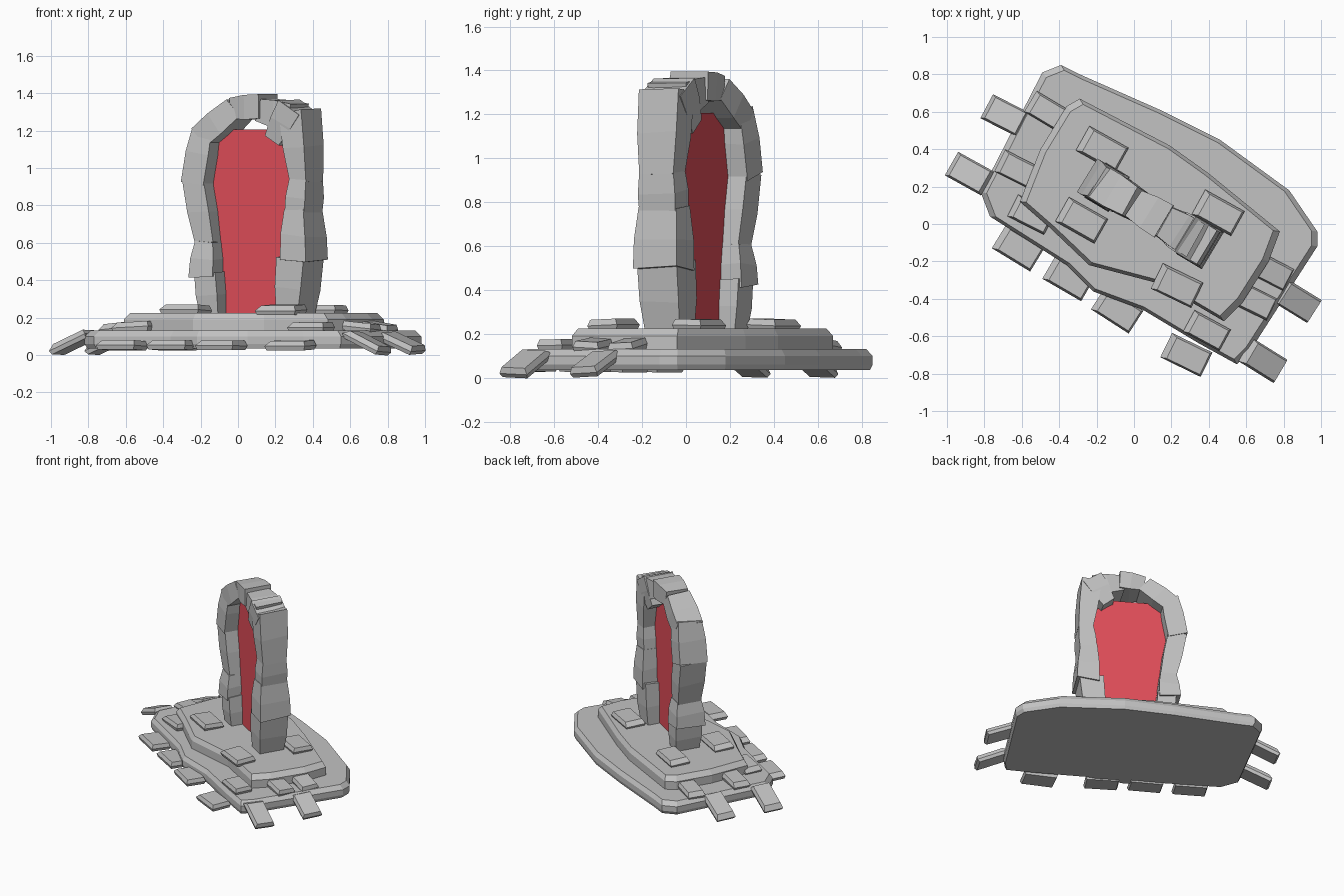
import bpy, bmesh, math, random
from mathutils import Vector, Matrix

if "Cube" in bpy.data.objects:
    bpy.data.objects.remove(bpy.data.objects["Cube"])

random.seed(4)
ANG = math.radians(-31)          # the whole shrine is turned on the ground


def material(name, rgb):
    m = bpy.data.materials.new(name)
    m.diffuse_color = (*rgb, 1)
    m.use_nodes = True
    m.node_tree.nodes["Principled BSDF"].inputs["Base Color"].default_value = m.diffuse_color
    return m


STONE = material("grey stone", (0.54, 0.54, 0.54))
RED = material("portal red", (0.75, 0.075, 0.1))


def finish(bm, name, mat, matrix=None):
    bmesh.ops.recalc_face_normals(bm, faces=bm.faces)
    me = bpy.data.meshes.new(name)
    bm.to_mesh(me)
    bm.free()
    me.materials.append(mat)
    ob = bpy.data.objects.new(name, me)
    bpy.context.collection.objects.link(ob)
    if matrix:
        ob.matrix_world = matrix
    return ob


def loft(name, rings, mat, matrix=None):
    """Closed solid through rings with equal numbers of points."""
    bm = bmesh.new()
    vs = [[bm.verts.new(p) for p in r] for r in rings]
    n = len(rings[0])
    for a, b in zip(vs, vs[1:]):
        for i in range(n):
            j = (i + 1) % n
            bm.faces.new((a[i], a[j], b[j], b[i]))
    bm.faces.new(vs[0][::-1])
    bm.faces.new(vs[-1])
    return finish(bm, name, mat, matrix)


def slab(name, outline, layers):
    """Stack of scaled copies of the outline: (z, scale)."""
    cx = sum(p[0] for p in outline) / len(outline)
    cy = sum(p[1] for p in outline) / len(outline)
    loft(name, [[(cx + (x - cx) * s, cy + (y - cy) * s, z) for x, y in outline]
                for z, s in layers], STONE)


# Two stepped platform slabs
slab("lower_platform",
     [(-.39, .85), (-.49, .81), (-.82, .17), (-.77, .04), (-.36, -.22), (-.22, -.36),
      (.05, -.46), (.35, -.64), (.55, -.75), (.62, -.68), (.98, -.12), (.98, -.04),
      (.83, .18), (.46, .45), (.14, .61), (-.29, .8)],
     [(.035, .985), (.06, 1), (.1, 1), (.13, .965)])
slab("upper_platform",
     [(-.29, .67), (-.36, .63), (-.5, .4), (-.61, .12), (-.45, -.02), (-.24, -.22),
      (.14, -.32), (.48, -.52), (.58, -.42), (.72, -.2), (.78, -.04), (.4, .27), (.19, .42)],
     [(.12, 1), (.19, 1), (.225, .95)])


def tile(name, x, y, z, l=.24, w=.145, h=.05, tilt=0.0):
    """Paving stone with a lopsided chamfered top."""
    def ring(zz, x0, x1, yy):
        return [(x0, -yy, zz), (x1, -yy, zz), (x1, yy, zz), (x0, yy, zz)]
    a, b, c = l / 2, w / 2, h / 2
    rings = [ring(-c, -a * .92, a * .92, b * .9), ring(-c * .1, -a, a, b),
             ring(c, -a * .72, a * .92, b * .85)]
    turn = ANG + random.uniform(-.04, .1)
    m = (Matrix.Translation((x, y, z)) @ Matrix.Rotation(turn, 4, 'Z')
         @ Matrix.Rotation(tilt, 4, 'Y') @ Matrix.Rotation(random.uniform(-.06, .06), 4, 'X'))
    loft(name, rings, STONE, m)


# Paving stones: along the front, sloping off both ends, and on each step
for x, y in [(-.62, -.13), (-.35, -.29), (-.09, -.46), (.28, -.7)]:
    tile("front_paving", x, y, .052)
for x, y, t in [(-.69, .58, -.4), (-.88, .27, -.4), (.69, -.73, .42), (.87, -.41, .38)]:
    tile("end_paving", x, y, .068, tilt=t)
for x, y, t in [(-.62, .29, -.1), (-.55, .05, -.05), (-.46, .6, -.1),
                (.73, -.25, .15), (.64, -.41, .1), (.39, -.57, 0)]:
    tile("step_paving", x, y, .15, l=.22, w=.13, tilt=t)
for x, y in [(-.17, .4), (-.28, .02), (.23, -.33), (.45, .06)]:
    tile("top_paving", x, y, .242, w=.15)

# Arch frame: local x along the arch, local y through it, local z up
FRAME = Matrix.Translation((.1, .05, 0)) @ Matrix.Rotation(ANG, 4, 'Z')


def arch_stone(name, p0, p1, w0, w1, t0=.19, t1=.19):
    """Rough block running from p0 to p1 with its own end widths and depths."""
    a, b = Vector((p0[0], 0, p0[1])), Vector((p1[0], 0, p1[1]))
    d = (b - a).normalized()
    side, deep = Vector((d.z, 0, -d.x)), Vector((0, 1, 0))
    rings = []
    for f, w, t in ((0, w0, t0), (.5, (w0 + w1) / 2 + .012, (t0 + t1) / 2 + .012), (1, w1, t1)):
        c = a.lerp(b, f)
        rings.append([c + side * (sx * w / 2) + deep * (sy * t / 2)
                      + d * random.uniform(-.012, .012)
                      for sx, sy in ((-1, -1), (1, -1), (1, 1), (-1, 1))])
    loft(name, rings, STONE, FRAME)


for p0, p1, w0, w1, t0, t1 in [
        # left leg, going up
        ((-.245, .2), (-.265, .44), .11, .13, .17, .2),
        ((-.285, .42), (-.275, .61), .15, .11, .22, .18),
        ((-.275, .59), (-.34, .94), .11, .13, .17, .2),
        ((-.34, .92), (-.285, 1.22), .14, .12, .21, .18),
        # crown
        ((-.31, 1.16), (-.1, 1.32), .13, .12, .19, .17),
        ((-.11, 1.32), (.08, 1.33), .11, .13, .16, .2),
        ((.06, 1.31), (.25, 1.27), .12, .15, .17, .2),
        ((.15, 1.15), (.27, 1.33), .1, .15, .18, .22),
        # right leg, going down
        ((.27, 1.3), (.31, .93), .14, .1, .21, .18),
        ((.31, .95), (.29, .75), .1, .12, .18, .19),
        ((.29, .78), (.295, .5), .12, .16, .2, .23),
        ((.27, .52), (.24, .2), .17, .13, .21, .18)]:
    arch_stone("arch_stone", p0, p1, w0, w1, t0, t1)

# Thin glowing portal sheet inside the arch
outline = [(-.23, .22), (.22, .22), (.24, .5), (.27, .75), (.3, .94),
           (.22, 1.12), (.14, 1.205), (-.2, 1.205), (-.27, 1.13), (-.3, .9), (-.25, .6)]
loft("portal_sheet", [[(u, y, z) for u, z in outline] for y in (-.003, .003)], RED, FRAME)
